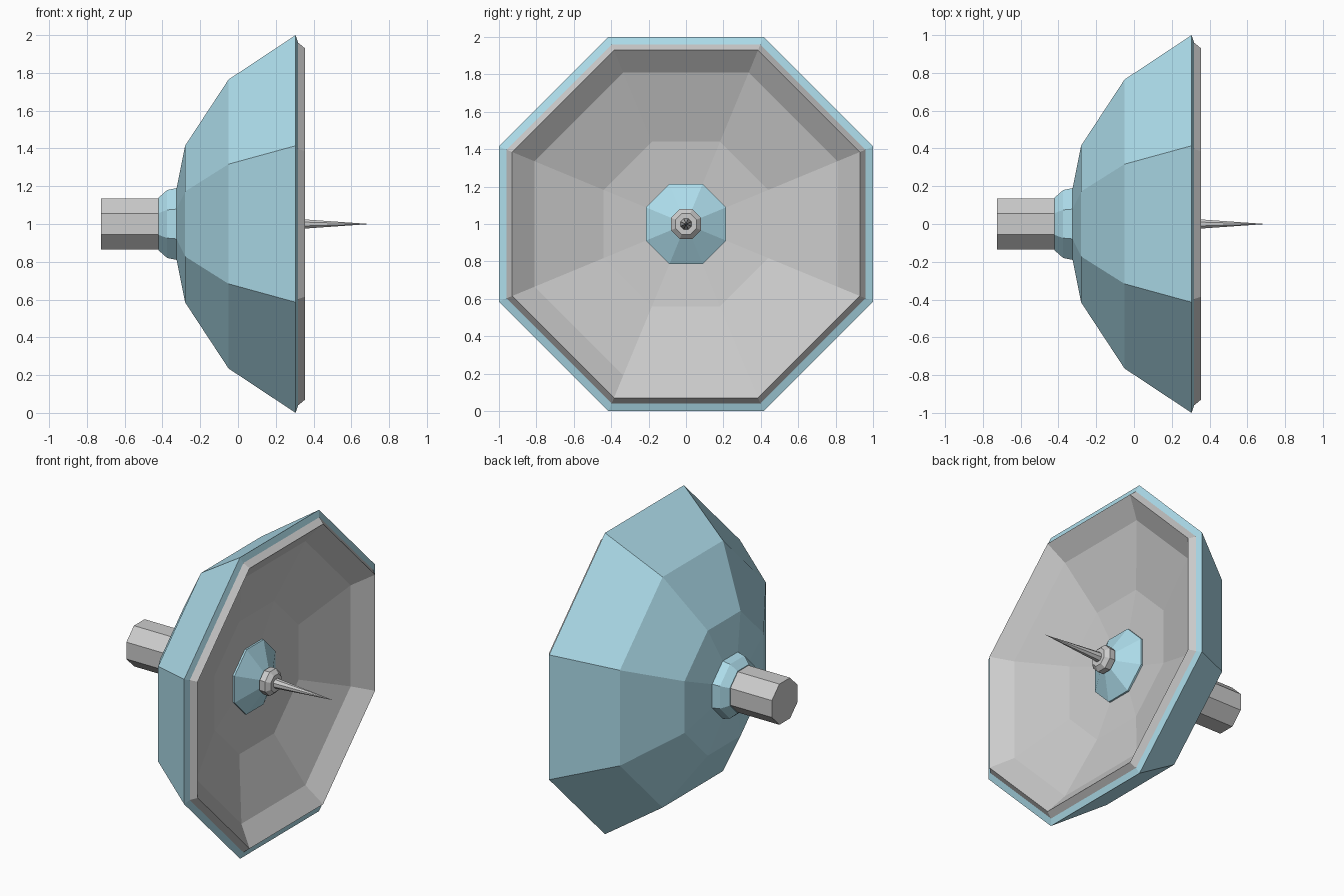
import bpy, bmesh
from math import cos, sin, pi

if "Cube" in bpy.data.objects:
    bpy.data.objects.remove(bpy.data.objects["Cube"])

SIDES = 8
blue = bpy.data.materials.new("blue_paint")
blue.diffuse_color = (0.42, 0.72, 0.83, 1)
blue.use_nodes = True
blue.node_tree.nodes["Principled BSDF"].inputs["Base Color"].default_value = blue.diffuse_color


def lathe(name, profile, mat=None, cap_start=True, cap_end=True):
    """Spin (x, flat-to-centre distance) points into an octagonal solid around the x axis at z = 1."""
    bm = bmesh.new()
    rings = []
    for x, apothem in profile:
        if apothem == 0:
            rings.append([bm.verts.new((x, 0, 1))] * SIDES)
            continue
        r = apothem / cos(pi / SIDES)
        angles = [2 * pi * (i + 0.5) / SIDES for i in range(SIDES)]
        rings.append([bm.verts.new((x, r * cos(a), 1 + r * sin(a))) for a in angles])
    for a, b in zip(rings, rings[1:]):
        for i in range(SIDES):
            j = (i + 1) % SIDES
            corners = list(dict.fromkeys((a[i], b[i], b[j], a[j])))
            bm.faces.new(corners)
    if cap_start and profile[0][1] > 0:
        bm.faces.new(rings[0])
    if cap_end and profile[-1][1] > 0:
        bm.faces.new(rings[-1][::-1])
    # profiles run from the back to the front, so side faces need turning outwards
    bmesh.ops.reverse_faces(bm, faces=bm.faces[:])
    mesh = bpy.data.meshes.new(name)
    bm.to_mesh(mesh)
    bm.free()
    obj = bpy.data.objects.new(name, mesh)
    bpy.context.collection.objects.link(obj)
    if mat:
        mesh.materials.append(mat)
    return obj


# Mounting pipe and its collar at the back
lathe("mount_pipe", [(-0.725, 0.135), (-0.40, 0.135)])
lathe("mount_collar", [(-0.42, 0.14), (-0.375, 0.18), (-0.325, 0.19)], blue, cap_end=False)

# Outer dish shell with its narrow front lip
lathe("dish_shell", [(-0.325, 0.19), (-0.28, 0.415), (-0.05, 0.765), (0.305, 1.0), (0.318, 0.96)],
      blue, cap_start=False, cap_end=False)

# Grey rim and concave reflector
lathe("dish_reflector", [(0.318, 0.96), (0.355, 0.93), (0.26, 0.81), (0.137, 0.44), (0.09, 0)],
      cap_start=False)

# Feed: hub, nut and antenna spike
lathe("feed_hub", [(0.10, 0.215), (0.125, 0.215), (0.21, 0.06)], blue)
lathe("feed_nut", [(0.20, 0.055), (0.215, 0.08), (0.255, 0.08), (0.28, 0.055)])
lathe("antenna_spike", [(0.27, 0.03), (0.70, 0)])
